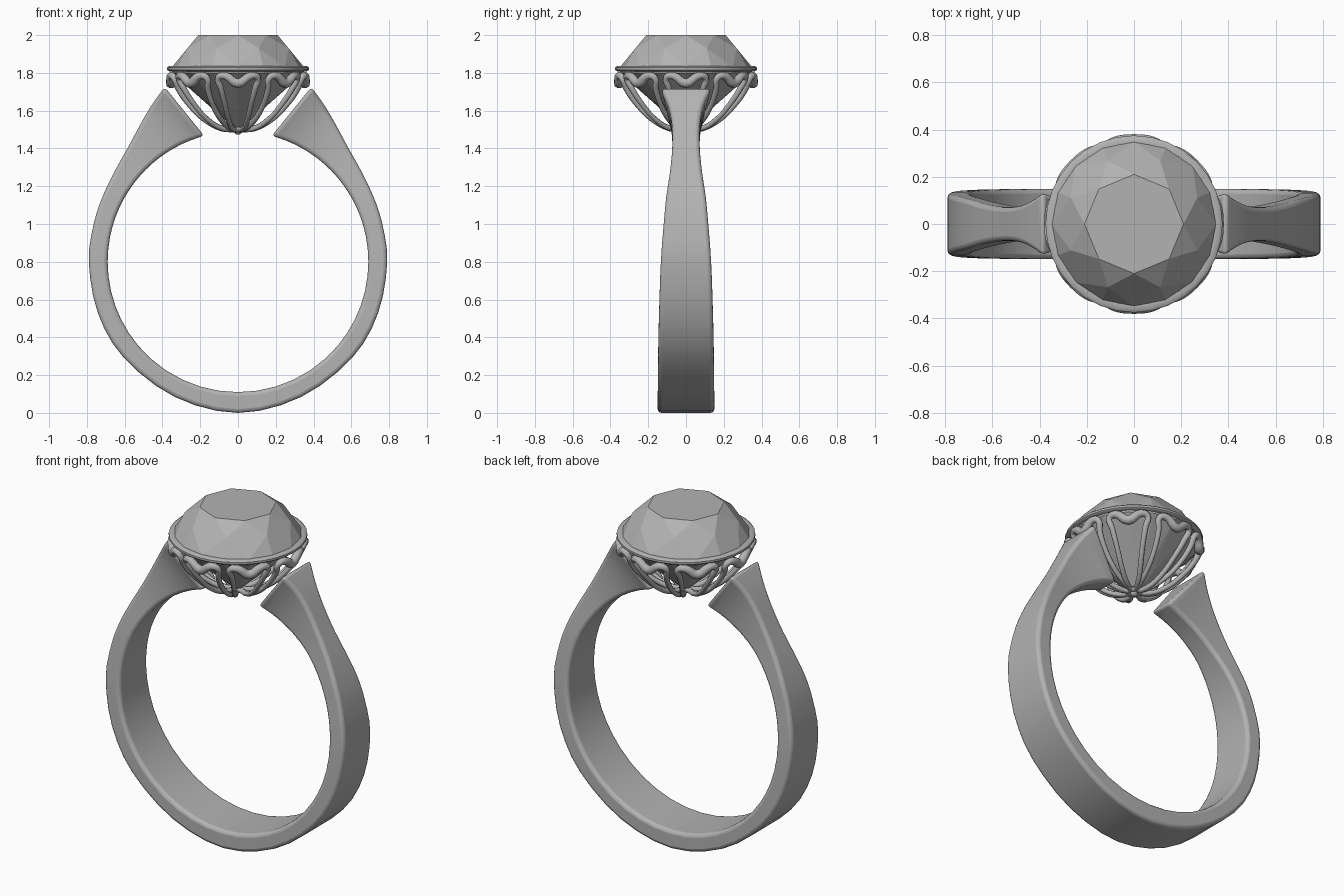
import bpy, bmesh
from math import sin, cos, pi, radians

cube = bpy.data.objects.get("Cube")
if cube:
    bpy.data.objects.remove(cube, do_unlink=True)

grey = bpy.data.materials.new("polished grey")
grey.use_nodes = True
COLOUR = (0.45, 0.45, 0.45, 1)
grey.diffuse_color = COLOUR
grey.node_tree.nodes["Principled BSDF"].inputs["Base Color"].default_value = COLOUR


def add(name, data, smooth=None):
    ob = bpy.data.objects.new(name, data)
    bpy.context.collection.objects.link(ob)
    data.materials.append(grey)
    if smooth:
        bpy.ops.object.select_all(action='DESELECT')
        ob.select_set(True)
        bpy.context.view_layer.objects.active = ob
        bpy.ops.object.shade_smooth_by_angle(angle=radians(smooth))
    return ob


def to_mesh(name, bm):
    bmesh.ops.recalc_face_normals(bm, faces=bm.faces)
    me = bpy.data.meshes.new(name)
    bm.to_mesh(me)
    bm.free()
    return me


def polar(r, a, z):
    return (r * cos(a), r * sin(a), z)


def catmull(p, q, r, s, t):
    return [0.5 * (2 * b + (c - a) * t + (2 * a - 5 * b + 4 * c - d) * t ** 2
                   + (3 * b - a - 3 * c + d) * t ** 3) for a, b, c, d in zip(p, q, r, s)]


# Band: stations of angle from the bottom, outer x, outer z, inner and outer half width
CENTRE, INNER, OUTER = 0.8, 0.69, 0.79
keys = [(a, OUTER * sin(radians(a)), CENTRE - OUTER * cos(radians(a)), w, w)
        for a, w in ((0, .15), (25, .149), (50, .147), (70, .142), (90, .133), (105, .118))]
keys[0] = (0, 0, 0, .15, .15)
keys += [(115, .715, 1.15, .105, .105), (125, .65, 1.285, .09, .085),
         (135, .58, 1.41, .075, .073), (145, .51, 1.54, .07, .074),
         (155, .45, 1.64, .068, .095), (165, .388, 1.725, .07, .138)]
mirrored = [(-a, -x, z, wi, wo) for a, x, z, wi, wo in keys[:0:-1]]
path = mirrored + keys
stations = []
for i in range(len(path) - 1):
    p, s = path[max(i - 1, 0)], path[min(i + 2, len(path) - 1)]
    stations += [catmull(p, path[i], path[i + 1], s, t / 3) for t in range(3)]
stations.append(path[-1])

bm = bmesh.new()
rings = []
for a, x, z, wi, wo in stations:
    ix, iz = INNER * sin(radians(a)), CENTRE - INNER * cos(radians(a))
    rings.append([bm.verts.new(c) for c in ((x, -wo, z), (x, wo, z), (ix, wi, iz), (ix, -wi, iz))])
for r, s in zip(rings, rings[1:]):
    for k in range(4):
        j = (k + 1) % 4
        bm.faces.new((r[k], r[j], s[j], s[k]))
bm.faces.new(rings[0])
bm.faces.new(rings[-1])
band = add("band", to_mesh("band", bm), 75)
bevel = band.modifiers.new("soft edges", 'BEVEL')
bevel.width, bevel.segments, bevel.angle_limit = 0.02, 3, radians(40)

# Faceted stone: the hull of its table, crown, girdle, pavilion and point
bm = bmesh.new()
step = pi / 8
for count, r, z, turn in ((8, .21, 2, 0), (8, .29, 1.93, step), (16, .35, 1.83, 0),
                          (16, .35, 1.80, 0), (8, .11, 1.585, step), (1, 0, 1.49, 0)):
    for i in range(count):
        bm.verts.new(polar(r, turn + 2 * pi * i / count, z))
bmesh.ops.convex_hull(bm, input=bm.verts)
bmesh.ops.dissolve_limit(bm, angle_limit=radians(1), verts=bm.verts, edges=bm.edges)
add("stone", to_mesh("stone", bm))

# Rim around the girdle
bm = bmesh.new()
profile = ((.342, 1.812), (.365, 1.808), (.375, 1.816), (.375, 1.828), (.365, 1.836), (.342, 1.834))
loops = [[bm.verts.new(polar(r, 2 * pi * i / 32, z)) for r, z in profile] for i in range(32)]
for i, loop in enumerate(loops):
    nxt = loops[(i + 1) % 32]
    for k in range(6):
        j = (k + 1) % 6
        bm.faces.new((loop[k], loop[j], nxt[j], nxt[k]))
add("rim", to_mesh("rim", bm), 50)


# Basket of eight wire petals: angle in degrees, radius, height, wire scale
def wire(name, half, depth):
    curve = bpy.data.curves.new(name, 'CURVE')
    curve.dimensions = '3D'
    curve.bevel_depth, curve.bevel_resolution, curve.resolution_u = depth, 2, 4
    loop = half + [(-a, r, z, w) for a, r, z, w in half[-2:0:-1]]
    for i in range(8):
        spline = curve.splines.new('BEZIER')
        spline.bezier_points.add(len(loop) - 1)
        spline.use_cyclic_u = True
        for point, (a, r, z, w) in zip(spline.bezier_points, loop):
            point.co = polar(r, radians(a) + i * pi / 4, z)
            point.radius = w
            point.handle_left_type = point.handle_right_type = 'AUTO'
    add(name, curve)


wire("petals", [(0, .03, 1.5, .8), (18, .09, 1.505, .8), (16, .18, 1.55, .8),
                (15, .265, 1.63, .8), (16, .33, 1.72, .9), (17, .355, 1.775, 1),
                (11, .36, 1.785, 1.2), (0, .355, 1.745, 1.5)], 0.018)

# Small knob under the basket
bm = bmesh.new()
bmesh.ops.create_uvsphere(bm, u_segments=12, v_segments=8, radius=0.025)
bmesh.ops.translate(bm, verts=bm.verts, vec=(0, 0, 1.498))
add("knob", to_mesh("knob", bm), 60)
